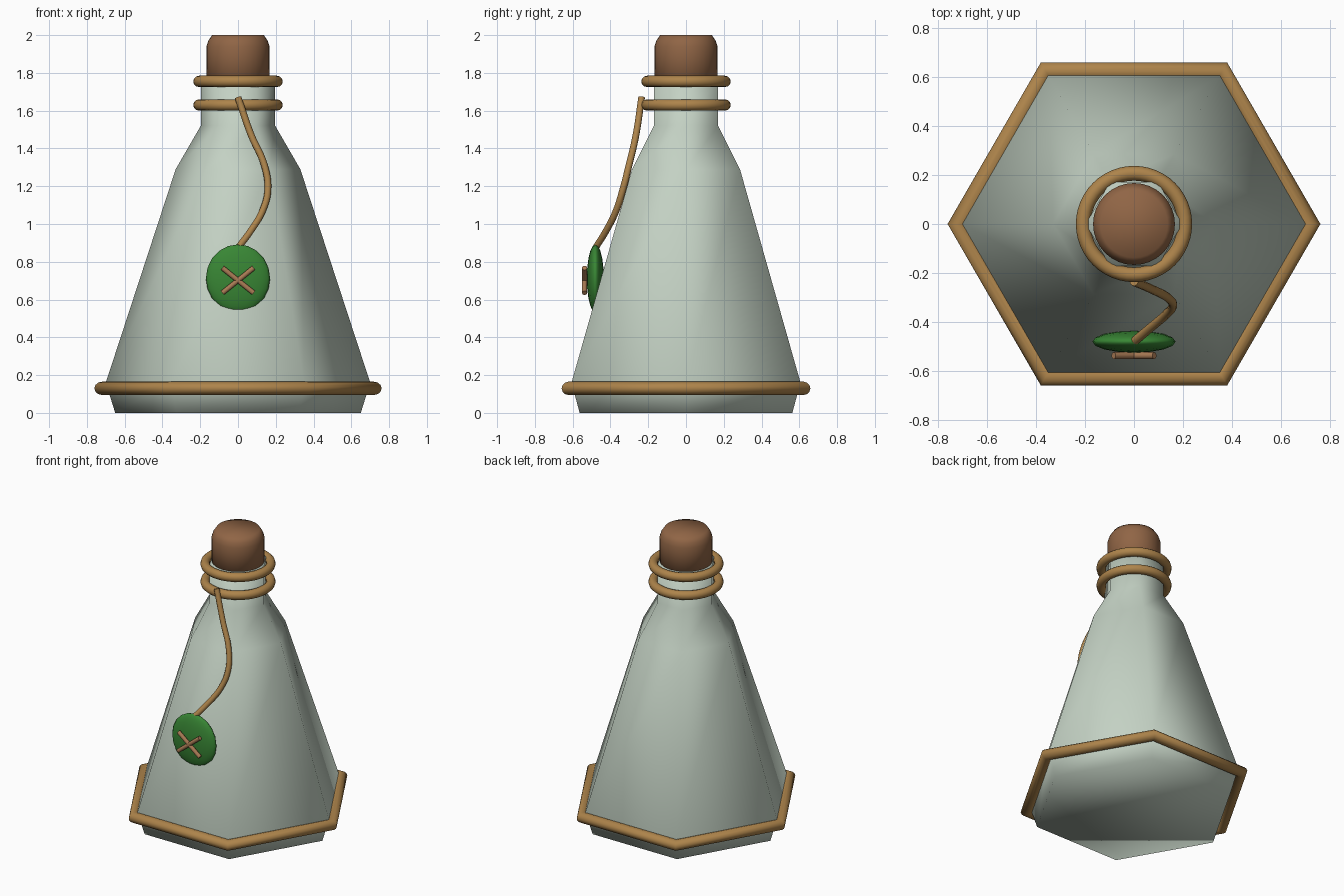
import bpy, bmesh
from math import cos, sin, tau
from mathutils import Vector

cube = bpy.data.objects.get("Cube")
if cube:
    bpy.data.objects.remove(cube, do_unlink=True)


def material(name, rgb):
    m = bpy.data.materials.new(name)
    m.use_nodes = True
    m.diffuse_color = (*rgb, 1)
    m.node_tree.nodes["Principled BSDF"].inputs["Base Color"].default_value = (*rgb, 1)
    return m


GLASS = material("pale green glass", (0.55, 0.64, 0.55))
ROPE = material("golden rope", (0.42, 0.23, 0.07))
CORK = material("brown cork", (0.28, 0.13, 0.06))
GREEN = material("green tag", (0.04, 0.24, 0.035))
TWIG = material("light brown stick", (0.40, 0.20, 0.09))


def lathe(name, profile, sides, mat):
    """Closed solid from (radius, height) rings about z."""
    bm = bmesh.new()
    rings = [[bm.verts.new((r * cos(tau * i / sides), r * sin(tau * i / sides), z))
              for i in range(sides)] for r, z in profile]
    for a, b in zip(rings, rings[1:]):
        for i in range(sides):
            j = (i + 1) % sides
            bm.faces.new((a[i], a[j], b[j], b[i]))
    bm.faces.new(rings[0][::-1])
    bm.faces.new(rings[-1])
    for f in bm.faces:
        f.smooth = True
    me = bpy.data.meshes.new(name)
    bm.to_mesh(me)
    bm.free()
    me.materials.append(mat)
    ob = bpy.data.objects.new(name, me)
    bpy.context.collection.objects.link(ob)
    return ob


def tube(name, points, radius, mat, closed=False, smooth_path=False):
    """Round cord along a path."""
    cu = bpy.data.curves.new(name, "CURVE")
    cu.dimensions = "3D"
    cu.bevel_depth = radius
    cu.bevel_resolution = 3
    cu.use_fill_caps = True
    cu.resolution_u = 6
    if smooth_path:
        sp = cu.splines.new("BEZIER")
        sp.bezier_points.add(len(points) - 1)
        for bp, p in zip(sp.bezier_points, points):
            bp.co = p
            bp.handle_left_type = bp.handle_right_type = "AUTO"
    else:
        sp = cu.splines.new("POLY")
        sp.points.add(len(points) - 1)
        for pt, p in zip(sp.points, points):
            pt.co = (*p, 1)
    sp.use_cyclic_u = closed
    cu.materials.append(mat)
    ob = bpy.data.objects.new(name, cu)
    bpy.context.collection.objects.link(ob)
    return ob


def finish(name, mat):
    ob = bpy.context.object
    ob.name = name
    ob.data.materials.append(mat)
    bpy.ops.object.shade_smooth()
    return ob


# Six-sided bottle
lathe("bottle", [(0.65, 0), (0.70, 0.16), (0.33, 1.29), (0.197, 1.52), (0.197, 1.775)], 6, GLASS)

# Cork with a rounded top
lathe("cork", [(0.165, 1.7), (0.167, 1.94), (0.157, 1.97), (0.137, 2.0)], 32, CORK)

# Mitred rope round the base: flat sections meeting at the six corners
bm = bmesh.new()
sides, steps, thick = 6, 12, 0.035
rings = []
for i in range(sides):
    a = tau * i / sides
    out = Vector((cos(a), sin(a), 0))
    rings.append([bm.verts.new(out * (0.72 + thick * cos(tau * k / steps) / cos(tau / 12))
                               + Vector((0, 0, 0.13 + thick * sin(tau * k / steps))))
                  for k in range(steps)])
for i in range(sides):
    a, b = rings[i], rings[(i + 1) % sides]
    for k in range(steps):
        n = (k + 1) % steps
        bm.faces.new((a[k], b[k], b[n], a[n])).smooth = True
for e in bm.edges:
    if e.calc_face_angle(0) > 0.7:
        e.smooth = False
me = bpy.data.meshes.new("base_rope")
bm.to_mesh(me)
bm.free()
me.materials.append(ROPE)
bpy.context.collection.objects.link(bpy.data.objects.new("base_rope", me))

# Neck rings
for name, z in (("upper_neck_ring", 1.755), ("lower_neck_ring", 1.63)):
    bpy.ops.mesh.primitive_torus_add(location=(0, 0, z), major_radius=0.207, minor_radius=0.03,
                                     major_segments=48, minor_segments=12)
    finish(name, ROPE)

# Hanging string
tube("tag_string", [(0, -0.235, 1.67), (0.07, -0.265, 1.47), (0.14, -0.302, 1.31),
                    (0.158, -0.335, 1.18), (0.13, -0.37, 1.07), (0.065, -0.425, 0.96),
                    (0.005, -0.475, 0.88)], 0.018, ROPE, smooth_path=True)

# Round tag with crossed sticks
bpy.ops.mesh.primitive_uv_sphere_add(segments=16, ring_count=10, radius=1, location=(0, -0.48, 0.712))
bpy.context.object.scale = (0.17, 0.045, 0.18)
finish("round_tag", GREEN)
for name, s in (("cross_stick_a", 1), ("cross_stick_b", -1)):
    tube(name, [(-0.083 * s, -0.537, 0.635), (0.083 * s, -0.537, 0.768)], 0.014, TWIG)
